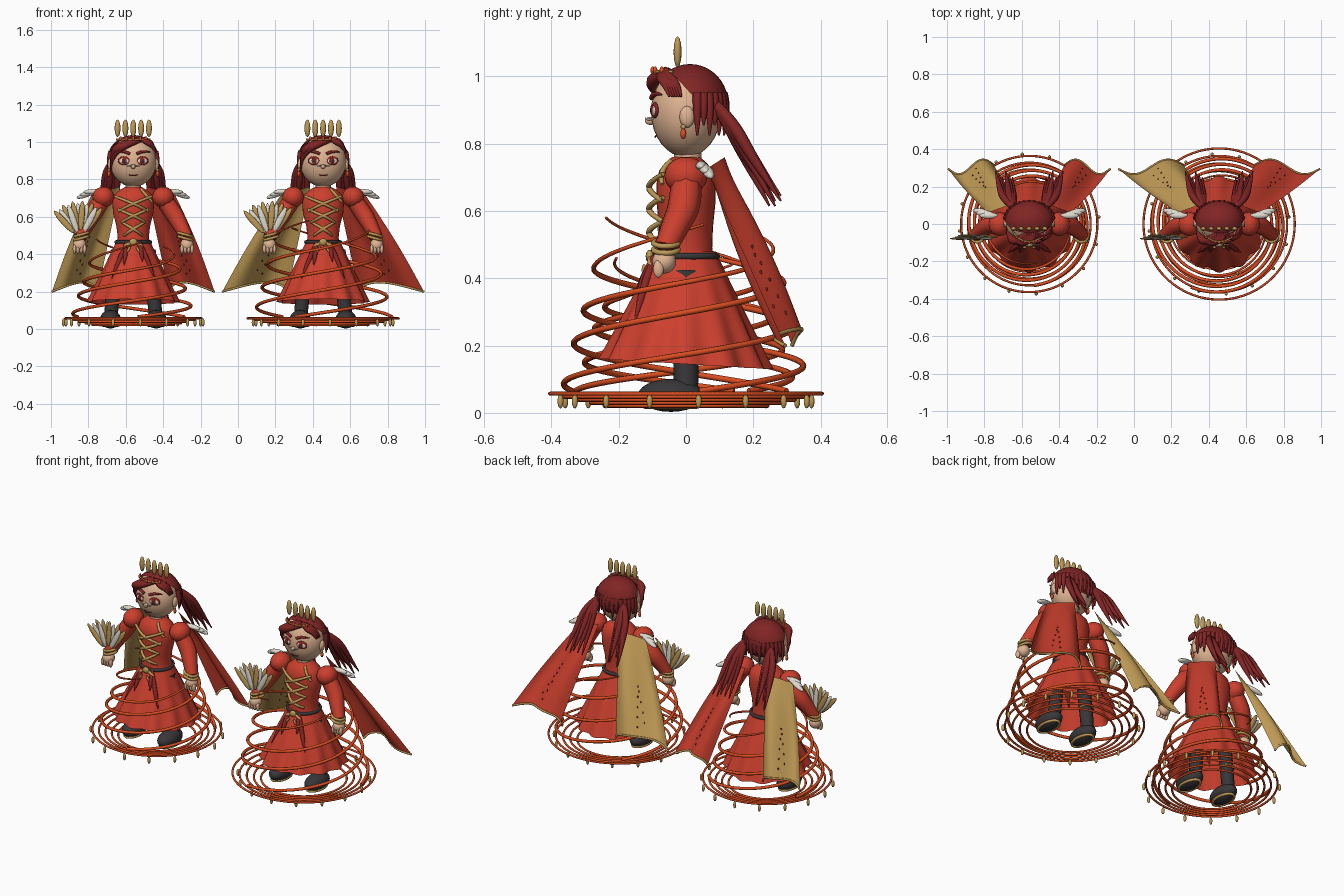
import bpy, bmesh, math
from math import sin, cos, pi
from mathutils import Matrix, Vector, Euler

if "Cube" in bpy.data.objects:
    bpy.data.objects.remove(bpy.data.objects["Cube"])

def material(name, rgb):
    m = bpy.data.materials.new(name)
    m.use_nodes = True
    m.diffuse_color = (*rgb, 1)
    m.node_tree.nodes["Principled BSDF"].inputs["Base Color"].default_value = (*rgb, 1)
    return m

RED = material("dress red", (.60, .05, .027))
ORANGE = material("hoop orange red", (.70, .075, .015))
HAIR = material("hair dark red", (.22, .018, .018))
GOLD = material("gold", (.52, .32, .09))
SKIN = material("skin", (.75, .46, .29))
WHITE = material("feather white", (.74, .70, .62))
DARK = material("charcoal", (.04, .037, .04))
CRIMSON = material("crimson", (.26, .02, .017))
ORIGIN = Vector()
TAG = ""

def add(name, mesh, mat):
    mesh.materials.clear()
    mesh.materials.append(mat)
    for p in mesh.polygons:
        p.use_smooth = True
        p.material_index = 0
    ob = bpy.data.objects.new(name + TAG, mesh)
    ob.location = ORIGIN
    bpy.context.collection.objects.link(ob)

def blobs(name, mat, items, seg=16, cut=None):
    """One mesh of ellipsoids (location, radii, rotation); cut is a plane (point, normal to keep)."""
    bm = bmesh.new()
    for loc, size, *rot in items:
        m = Matrix.LocRotScale(Vector(loc), Euler(rot[0] if rot else (0, 0, 0)), Vector(size))
        bmesh.ops.create_uvsphere(bm, u_segments=seg, v_segments=max(6, seg // 2), radius=1, matrix=m)
    if cut:
        bmesh.ops.bisect_plane(bm, geom=bm.verts[:] + bm.edges[:] + bm.faces[:],
                               plane_co=cut[0], plane_no=cut[1], clear_inner=True)
    me = bpy.data.meshes.new(name)
    bm.to_mesh(me)
    bm.free()
    add(name, me, mat)

def tubes(name, mat, paths, cyclic=False):
    """One mesh of round tubes, each given as (points, radii)."""
    cu = bpy.data.curves.new(name, "CURVE")
    cu.dimensions = "3D"
    cu.bevel_depth, cu.bevel_resolution, cu.resolution_u = 1, 2, 4
    cu.use_fill_caps = True
    for pts, radii in paths:
        sp = cu.splines.new("NURBS")
        sp.points.add(len(pts) - 1)
        for i, (p, q) in enumerate(zip(sp.points, pts)):
            p.co = (*q, 1)
            t = i / (len(pts) - 1) * (len(radii) - 1)
            k = min(int(t), len(radii) - 2)
            p.radius = radii[k] + (radii[k + 1] - radii[k]) * (t - k)
        sp.order_u = 3
        sp.use_endpoint_u = not cyclic
        sp.use_cyclic_u = cyclic
    ob = bpy.data.objects.new("temporary", cu)
    bpy.context.collection.objects.link(ob)
    dg = bpy.context.evaluated_depsgraph_get()
    me = bpy.data.meshes.new_from_object(ob.evaluated_get(dg))
    bpy.data.objects.remove(ob)
    add(name, me, mat)

def loft(name, mat, rows, closed=True):
    bm = bmesh.new()
    vs = [[bm.verts.new(p) for p in row] for row in rows]
    n = len(rows[0])
    for a, b in zip(vs, vs[1:]):
        for i in range(n if closed else n - 1):
            j = (i + 1) % n
            bm.faces.new((a[i], a[j], b[j], b[i]))
    if closed:
        bmesh.ops.recalc_face_normals(bm, faces=bm.faces)
    me = bpy.data.meshes.new(name)
    bm.to_mesh(me)
    bm.free()
    add(name, me, mat)

def circle(r, z, n=32, ry=None):
    return [(r * cos(2 * pi * i / n), (ry or r) * sin(2 * pi * i / n), z) for i in range(n)]

def cape(s, width, mat, side):
    def point(u, v):
        wave = sin(2 * pi * u)
        top = Vector((.07 + .15 * u, .115 - .055 * u, .76 - .035 * u))
        low = Vector((.19 + (width - .19) * u, .315 - .02 * u + .034 * wave, .2 + .05 * sin(pi * u ** .6)))
        p = top.lerp(low, v)
        return (s * (p.x + .012 * u * sin(pi * v)), p.y + .018 * sin(pi * v) * wave, p.z)
    us = [i / 20 for i in range(21)]
    loft(side + " cape panel", mat, [[point(u, j / 14) for u in us] for j in range(15)], False)
    tubes(side + " cape hem", GOLD, [([point(u, 1) for u in us], (.006, .006))])
    # small studs scattered down the panel
    blobs(side + " cape studs", CRIMSON,
          [(point(.5 + .06 * sin(3 * k), .5 + .05 * k), (.004, .004, .007)) for k in range(9)], 8)

def head():
    both = (-1, 1)
    blobs("head", SKIN, [((0, 0, .895), (.124, .104, .135)), ((0, -.106, .868), (.012, .016, .012))]
          + [((s * .122, .003, .88), (.015, .022, .032)) for s in both], 32)
    tubes("neck", SKIN, [([(0, .005, .73), (0, .005, .80)], (.042, .04))])
    blobs("eye rims", CRIMSON, [((s * .05, -.0925, .9), (.033, .008, .024), (0, 0, s * .25)) for s in both])
    blobs("eye whites", WHITE, [((s * .05, -.0955, .899), (.027, .007, .017), (0, 0, s * .25)) for s in both])
    blobs("irises", CRIMSON, [((s * .048, -.101, .9), (.014, .005, .016), (0, 0, s * .25)) for s in both])
    blobs("pupils", DARK, [((s * .048, -.1045, .9), (.007, .003, .009)) for s in both], 10)
    tubes("eyebrows", HAIR, [([(s * .018, -.102, .936), (s * .05, -.096, .955), (s * .09, -.073, .946)],
                              (.008, .009, .003)) for s in both])
    tubes("face chain", WHITE, [([(s * .035, -.1, .874), (s * .02, -.108, .868), (s * .008, -.12, .876)],
                                 (.003, .003)) for s in both])
    tubes("mouth", CRIMSON, [([(-.024, -.089, .825), (0, -.094, .816), (.024, -.089, .825)],
                              (.002, .004, .002))])
    blobs("earring drops", ORANGE, [((s * .13, -.008, .83), (.009, .009, .016)) for s in both], 10)
    blobs("earring studs", GOLD, [((s * .13, -.008, .85), (.008, .008, .008)) for s in both], 10)

def hair():
    blobs("hair cap", HAIR, [((0, .012, .918), (.134, .114, .119))], 40, ((0, 0, .965), (0, 1.1, 1)))
    # swept fringe on both sides of the parting
    fringe = []
    for k in range(6):
        d = k * .012
        fringe.append(([(.05 - d, -.05, 1.015), (-.02 - d, -.108, .995 - d * .3),
                        (-.085 - d * .4, -.088 + d * .5, .955 - d * .2),
                        (-.122, -.055 + d * .6, .90 - d)], (.012, .022, .016, .003)))
        fringe.append(([(.03 + d * .4, -.06, 1.02), (.07 + d * .3, -.08 + d * .4, 1.0),
                        (.105, -.062 + d * .6, .98), (.122, -.05 + d * .6, .94)], (.01, .016, .012, .003)))
    tubes("fringe", HAIR, fringe)
    # short locks around the nape
    locks = []
    for k in range(15):
        a = pi * (.03 + .94 * k / 14)
        x, y = cos(a), sin(a)
        locks.append(([(.12 * x, .025 + .085 * y, .95), (.134 * x, .025 + .098 * y, .90),
                       (.13 * x, .025 + .09 * y, .825 + .03 * (k % 2))], (.014, .015, .003)))
    tubes("nape locks", HAIR, locks)
    tails = []
    for s in (-1, 1):
        for k in range(6):
            tails.append(([(s * .085, .085, .92), (s * (.085 + .011 * k), .122 + .006 * (k % 3), .87),
                           (s * (.085 + .015 * k), .173 + .012 * (k % 3), .76),
                           (s * (.09 + .018 * k), .248 + .017 * (k % 3), .615 + .015 * (k % 4))],
                          (.015, .02, .017, .003)))
    tubes("twin tails", HAIR, tails)
    # crown
    blobs("crown leaves", GOLD, [((.042 * k, -.025, 1.073), (.016, .012, .047)) for k in range(-2, 3)], 12)
    arc = [(.095 * sin(a), -.005 - .09 * cos(a), 1.014) for a in [-1.2 + .2 * i for i in range(13)]]
    tubes("tiara band", GOLD, [(arc, (.005, .005))])
    blobs("tiara gems", ORANGE, [((x, y - .004, z + .004), (.008, .007, .012)) for x, y, z in arc[2:11:2]], 10)

def skirt_radius(z):
    return .085 + .155 * (.48 - z) / .335

def body():
    profile = [(.45, .088, .085), (.49, .083, .078), (.55, .09, .08), (.62, .108, .087), (.68, .112, .088),
               (.72, .10, .08), (.745, .07, .06), (.76, .042, .042)]
    loft("bodice", RED, [circle(rx, z, 32, ry) for z, rx, ry in profile])
    rows = []
    for j in range(13):
        t = j / 12
        row = []
        for i in range(96):
            a = 2 * pi * i / 96
            r = skirt_radius(.48 - .335 * t) * (1 + .045 * t * cos(12 * a))
            row.append((r * cos(a), r * sin(a) * 1.04, .48 - t * (.335 + .015 * sin(a))))
        rows.append(row)
    loft("skirt", RED, rows)
    # lining strip inside the front of the skirt
    loft("underskirt panel", GOLD, [[(x, y, z) for x in (-.03, .03)] for y, z in ((-.07, .44), (-.19, .175))], False)
    tubes("belt", DARK, [(circle(.092, .465), (.010, .010))], True)
    # crossed gold lacing on the chest
    lace = []
    for s in (-1, 1):
        for z, w, h in ((.50, .06, .07), (.57, .08, .07), (.63, .098, .08)):
            lace.append(([(s * w * .8, -.07, z), (s * w * .4, -.108, z + h * .3), (-s * w * .4, -.112, z + h * .7),
                          (-s * w, -.068, z + h)], (.007, .010, .007)))
    lace.append(([(.04, -.045, .75), (.07, -.085, .715), (.10, -.07, .68)], (.007, .010, .006)))
    tubes("bodice lacing", GOLD, lace)
    blobs("buckle", GOLD, [((0, -.108, .465), (.022, .012, .02))]
          + [((s * .03, -.106, .452), (.03, .009, .009), (0, s * .5, 0)) for s in (-1, 1)]
          + [((s * .025, -.125, .425), (.007, .007, .02), (0, -s * .5, 0)) for s in (-1, 1)], 12)
    # pointed sash tails lying on the skirt
    sash = []
    for s, spread, end in ((-1, .115, .27), (1, .115, .27), (-1, .05, .34), (1, .05, .36)):
        path = []
        for i in range(7):
            z = .465 + (end - .465) * i / 6
            x = .035 + (spread - .035) * i / 6
            path.append((s * x, -1.04 * math.sqrt(skirt_radius(z) ** 2 - x * x) - .006, z))
        sash.append((path, (.008, .013, .012, .002)))
    tubes("sash tails", CRIMSON, sash)

def limbs():
    for s, side in ((-1, "right"), (1, "left")):
        blobs(side + " puff sleeve", RED, [((s * .16, .0, .705), (.058, .064, .056))], 24)
        tubes(side + " sleeve", RED, [([(s * .165, 0, .69), (s * .215, .0, .62), (s * .25, -.03, .56),
                                        (s * .285, -.06, .49)], (.045, .05, .043, .035))])
        tubes(side + " cuff", GOLD, [([(s * .278 + .037 * cos(a), -.06 + .037 * sin(a), z - s * .01 * cos(a))
                                       for a in [2 * pi * i / 16 for i in range(16)]], (.008, .008))
                                     for z in (.485, .505)], True)
        blobs(side + " hand", SKIN, [((s * .287, -.065, .45), (.036, .036, .036))]
              + [((s * .287 + .018 * (k - 1.5), -.082, .428), (.010, .016, .026)) for k in range(4)])
        blobs(side + " shoulder feathers", WHITE,
              [((s * (.215 + .02 * k), .045 + .01 * k, .735 - .009 * k), (.052, .017, .014),
                (0, s * (.05 + .14 * k), s * .1 * k)) for k in range(3)], 12)
        # boots
        tubes(side + " boot leg", DARK, [([(s * .12, 0, .06), (s * .11, 0, .2), (s * .08, 0, .42)], (.036, .04))])
        blobs(side + " boot foot", DARK, [((s * .122, -.045, .052), (.056, .098, .049))], 24)
        tubes(side + " boot welt", GOLD, [([(s * .122 + x, y - .045, z) for x, y, z in circle(.043, .02, 24, .078)],
                                            (.008, .008))], True)
        tubes(side + " boot bands", GOLD, [([(s * .112 + x, y, z) for x, y, z in circle(.039, .2, 16)],
                                            (.005, .005))], True)

def fan():
    fans = {GOLD: [], WHITE: []}
    for k in range(11):
        a = -.74 + .135 * k
        mat, reach, size = (GOLD, .125, .082) if k % 2 == 0 else (WHITE, .115, .08)
        fans[mat].append(((-.285 + reach * sin(a), -.07 + .008 * (k % 3 - 1), .48 + reach * cos(a)),
                          (.017, .007, size), (0, a, 0)))
    blobs("fan gold feathers", GOLD, fans[GOLD], 12)
    blobs("fan white feathers", WHITE, fans[WHITE], 12)
    tubes("fan handle", GOLD, [([(-.287, -.07, .42), (-.287, -.07, .52)], (.010, .014))])

def hoops(radius, top, phase):
    tubes("base hoops", ORANGE, [(circle(radius * (1 - .1 * k), .057 - .009 * k, 48), (.006, .006))
                                 for k in range(5)], True)
    swirls = []
    for k in range(3):
        path = []
        for i in range(61):
            t = i / 60
            a = phase + k * 2 * pi / 3 + t * 2 * pi * 1.35
            r = radius - .035 - .12 * t
            # the free ends curl upward
            z = .065 + (top - .095 - .02 * k) * t + .03 * max(0, t - .8) / .2
            path.append((r * cos(a), r * sin(a), z))
        swirls.append((path, (.009, .009, .009, .004)))
    tubes("rising swirls", ORANGE, swirls)
    blobs("hoop beads", GOLD, [((.375 * cos(a), .375 * sin(a), .035), (.009, .009, .022))
                               for a in [2 * pi * i / 16 + .1 for i in range(16)]], 10)

# Two figures side by side, differing in cape spread and hoop size
for TAG, cx, spread, radius, top, phase in ((" one", -.56, .434, .365, .48, .6),
                                            (" two", .455, .539, .405, .58, 2.2)):
    ORIGIN = Vector((cx, 0, 0))
    head()
    hair()
    body()
    limbs()
    fan()
    hoops(radius, top, phase)
    cape(-1, spread, GOLD, "right")
    cape(1, spread, RED, "left")
